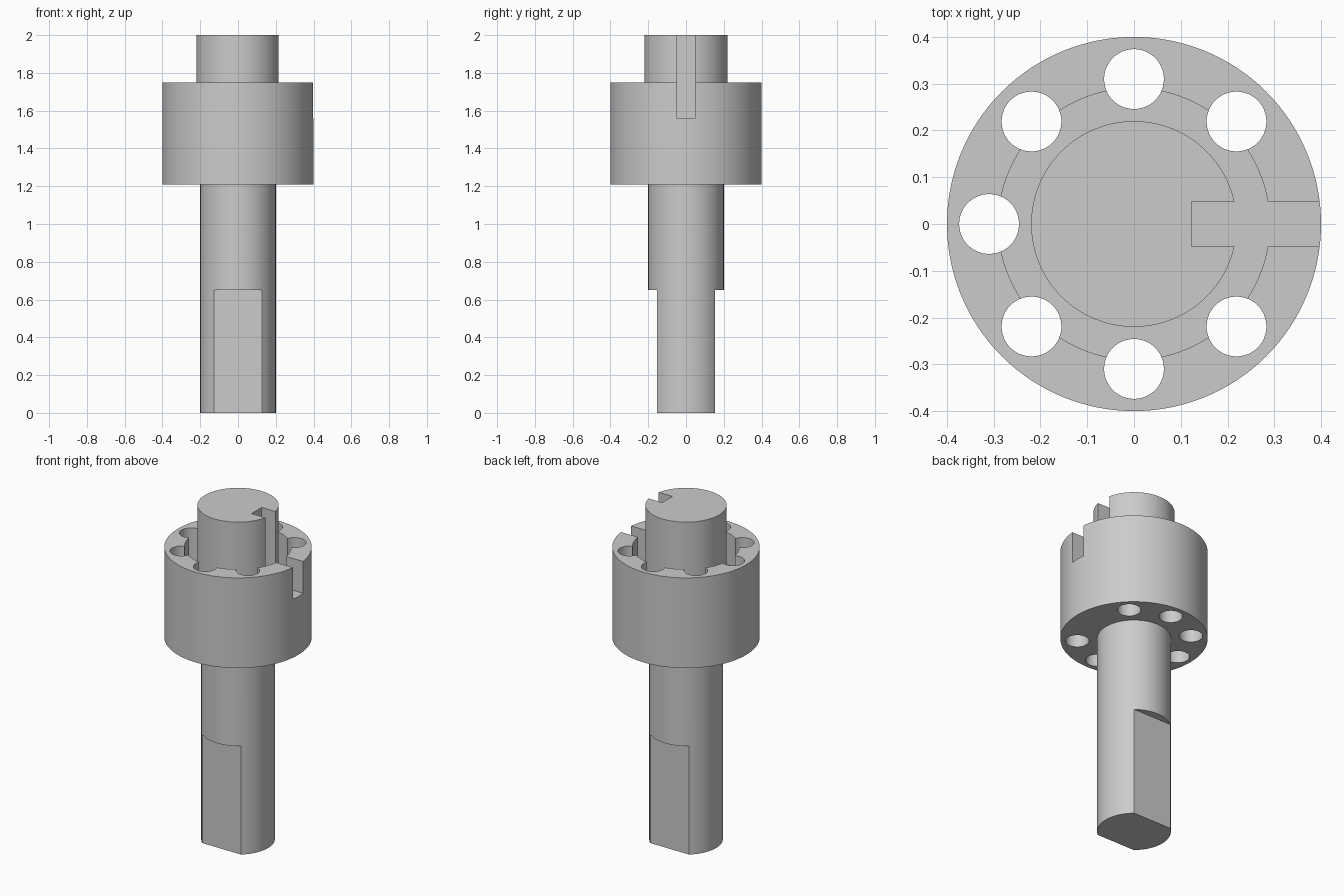
import bpy, bmesh, math
from mathutils import Matrix

cube = bpy.data.objects.get("Cube")
if cube:
    bpy.data.objects.remove(cube, do_unlink=True)

metal = bpy.data.materials.new("plain_grey")
metal.use_nodes = True
GREY = (0.6, 0.6, 0.6, 1.0)
metal.diffuse_color = GREY
metal.node_tree.nodes["Principled BSDF"].inputs["Base Color"].default_value = GREY


def to_object(name, bm):
    bmesh.ops.recalc_face_normals(bm, faces=bm.faces)
    mesh = bpy.data.meshes.new(name)
    bm.to_mesh(mesh)
    bm.free()
    mesh.materials.append(metal)
    obj = bpy.data.objects.new(name, mesh)
    bpy.context.collection.objects.link(obj)
    return obj


def lathe(name, profile, segments=128):
    bm = bmesh.new()
    verts = [bm.verts.new((r, 0, z)) for r, z in profile]
    edges = [bm.edges.new(pair) for pair in zip(verts, verts[1:])]
    bmesh.ops.spin(bm, geom=verts + edges, cent=(0, 0, 0), axis=(0, 0, 1),
                   angle=math.tau, steps=segments, use_duplicate=False)
    bmesh.ops.remove_doubles(bm, verts=bm.verts, dist=1e-5)
    return to_object(name, bm)


def add_box(bm, low, high):
    size = [h - l for l, h in zip(low, high)]
    mid = [(h + l) / 2 for l, h in zip(low, high)]
    bmesh.ops.create_cube(bm, size=1, matrix=Matrix.Translation(mid) @ Matrix.Diagonal((*size, 1)))


def cut(target, bm, name):
    cutter = to_object(name, bm)
    cutter.hide_render = True
    mod = target.modifiers.new(name, 'BOOLEAN')
    mod.operation = 'DIFFERENCE'
    mod.solver = 'EXACT'
    mod.object = cutter
    bpy.context.view_layer.objects.active = target
    bpy.ops.object.modifier_apply(modifier=mod.name)
    bpy.data.objects.remove(cutter, do_unlink=True)


# Turned body: shaft, collar with ring-shaped pocket, and central hub
body = lathe("flanged_shaft", [
    (0, 0), (0.2, 0), (0.2, 1.21), (0.4, 1.21), (0.4, 1.75),
    (0.29, 1.75), (0.29, 1.56), (0.22, 1.56), (0.22, 2.0), (0, 2.0)])

# Seven through holes; the eighth position is taken by the keyway
holes = bmesh.new()
for i in range(1, 8):
    a = i * math.tau / 8
    bmesh.ops.create_cone(holes, cap_ends=True, segments=48, radius1=0.064, radius2=0.064, depth=0.8,
                          matrix=Matrix.Translation((0.31 * math.cos(a), 0.31 * math.sin(a), 1.5)))
cut(body, holes, "hole_cutter")

# Keyway through hub and collar on the +x side
slot = bmesh.new()
add_box(slot, (0.123, -0.048, 1.5595), (0.5, 0.048, 2.1))
cut(body, slot, "keyway_cutter")

# Two flats at the lower end of the shaft
flats = bmesh.new()
for y0, y1 in ((-0.5, -0.154), (0.154, 0.5)):
    add_box(flats, (-0.5, y0, -0.1), (0.5, y1, 0.65))
cut(body, flats, "flat_cutter")

bpy.ops.object.select_all(action='DESELECT')
body.select_set(True)
bpy.context.view_layer.objects.active = body
bpy.ops.object.shade_smooth_by_angle(angle=math.radians(30))
